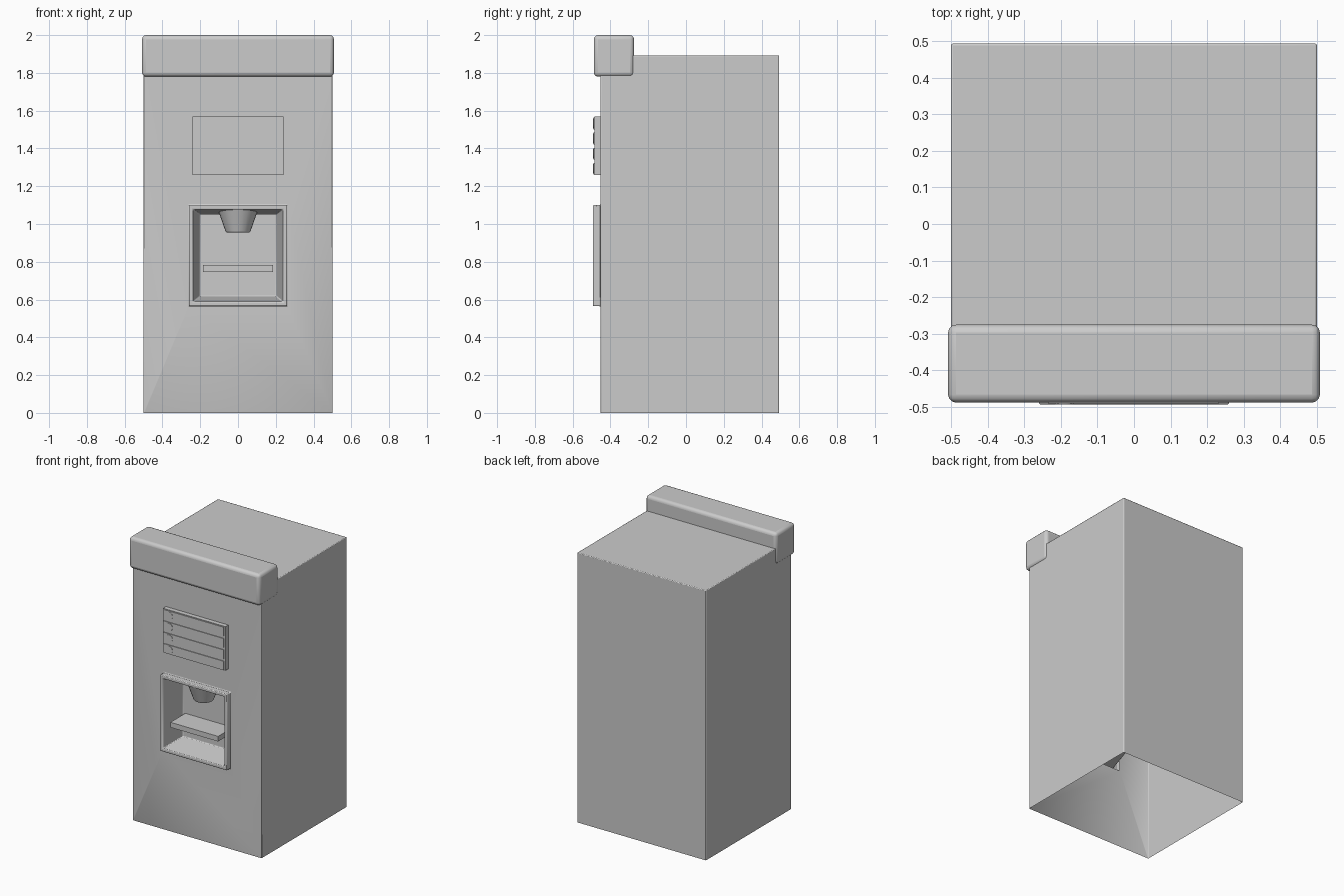
import bpy, bmesh, math

if "Cube" in bpy.data.objects:
    bpy.data.objects.remove(bpy.data.objects["Cube"])


def finish(ob, bevel=0.0, segments=2):
    if bevel:
        m = ob.modifiers.new("Bevel", "BEVEL")
        m.width, m.segments, m.limit_method = bevel, segments, "ANGLE"
    bpy.ops.object.select_all(action="DESELECT")
    ob.select_set(True)
    bpy.context.view_layer.objects.active = ob
    bpy.ops.object.shade_smooth_by_angle(angle=math.radians(35))
    return ob


def from_bmesh(name, bm):
    bmesh.ops.recalc_face_normals(bm, faces=bm.faces)
    me = bpy.data.meshes.new(name)
    bm.to_mesh(me)
    bm.free()
    ob = bpy.data.objects.new(name, me)
    bpy.context.collection.objects.link(ob)
    return ob


def box(name, x0, x1, y0, y1, z0, z1, bevel=0.0, segments=2):
    bm = bmesh.new()
    bmesh.ops.create_cube(bm, size=1)
    for v in bm.verts:
        v.co.x = x1 if v.co.x > 0 else x0
        v.co.y = y1 if v.co.y > 0 else y0
        v.co.z = z1 if v.co.z > 0 else z0
    return finish(from_bmesh(name, bm), bevel, segments)


# Cabinet shell: rectangular rings lofted from the back, over the front, into the niche
rings = [  # half width, bottom, top, y
    (0.50, 0.0, 1.893, 0.493),
    (0.50, 0.0, 1.893, -0.453),
    (0.26, 0.565, 1.10, -0.453),
    (0.26, 0.565, 1.10, -0.493),
    (0.238, 0.588, 1.077, -0.493),
    (0.203, 0.617, 1.052, -0.32),
]
bm = bmesh.new()
loops = [[bm.verts.new((sx * w, y, z)) for sx, z in ((-1, z0), (1, z0), (1, z1), (-1, z1))]
         for w, z0, z1, y in rings]
bm.faces.new(loops[0])
bm.faces.new(loops[-1])
for a, b in zip(loops, loops[1:]):
    for i in range(4):
        j = (i + 1) % 4
        bm.faces.new((a[i], a[j], b[j], b[i]))
bmesh.ops.recalc_face_normals(bm, faces=bm.faces)
me = bpy.data.meshes.new("cabinet")
# The underside is open
base = [f for f in bm.faces if all(v.co.z < 0.001 for v in f.verts)]
bmesh.ops.delete(bm, geom=base, context="FACES_ONLY")
bm.to_mesh(me)
bm.free()
cabinet = bpy.data.objects.new("cabinet", me)
bpy.context.collection.objects.link(cabinet)
finish(cabinet, 0.005)

# Rounded header bar on the top front edge
box("header_bar", -0.508, 0.508, -0.488, -0.275, 1.78, 2.0, 0.022, 3)

# Selection panel with four rows, each with a round button
box("selector_plate", -0.242, 0.242, -0.485, -0.445, 1.26, 1.568)
for i in range(4):
    zc = 1.5315 - i * 0.0797
    box(f"selector_row_{i + 1}", -0.235, 0.232, -0.490, -0.48, zc - 0.0315, zc + 0.0315)
    bpy.ops.mesh.primitive_cylinder_add(vertices=24, radius=0.026, depth=0.012,
                                        location=(-0.19, -0.487, zc),
                                        rotation=(math.pi / 2, 0, 0))
    button = bpy.context.object
    button.name = f"selector_button_{i + 1}"
    finish(button)

# Dispensing nozzle hanging from the niche ceiling
bpy.ops.mesh.primitive_cone_add(vertices=24, radius1=0.064, radius2=0.108, depth=0.125,
                                location=(0, -0.38, 1.0175))
nozzle = bpy.context.object
nozzle.name = "nozzle"
finish(nozzle, 0.006)

# Cup shelf
box("cup_shelf", -0.185, 0.185, -0.485, -0.315, 0.747, 0.783)
